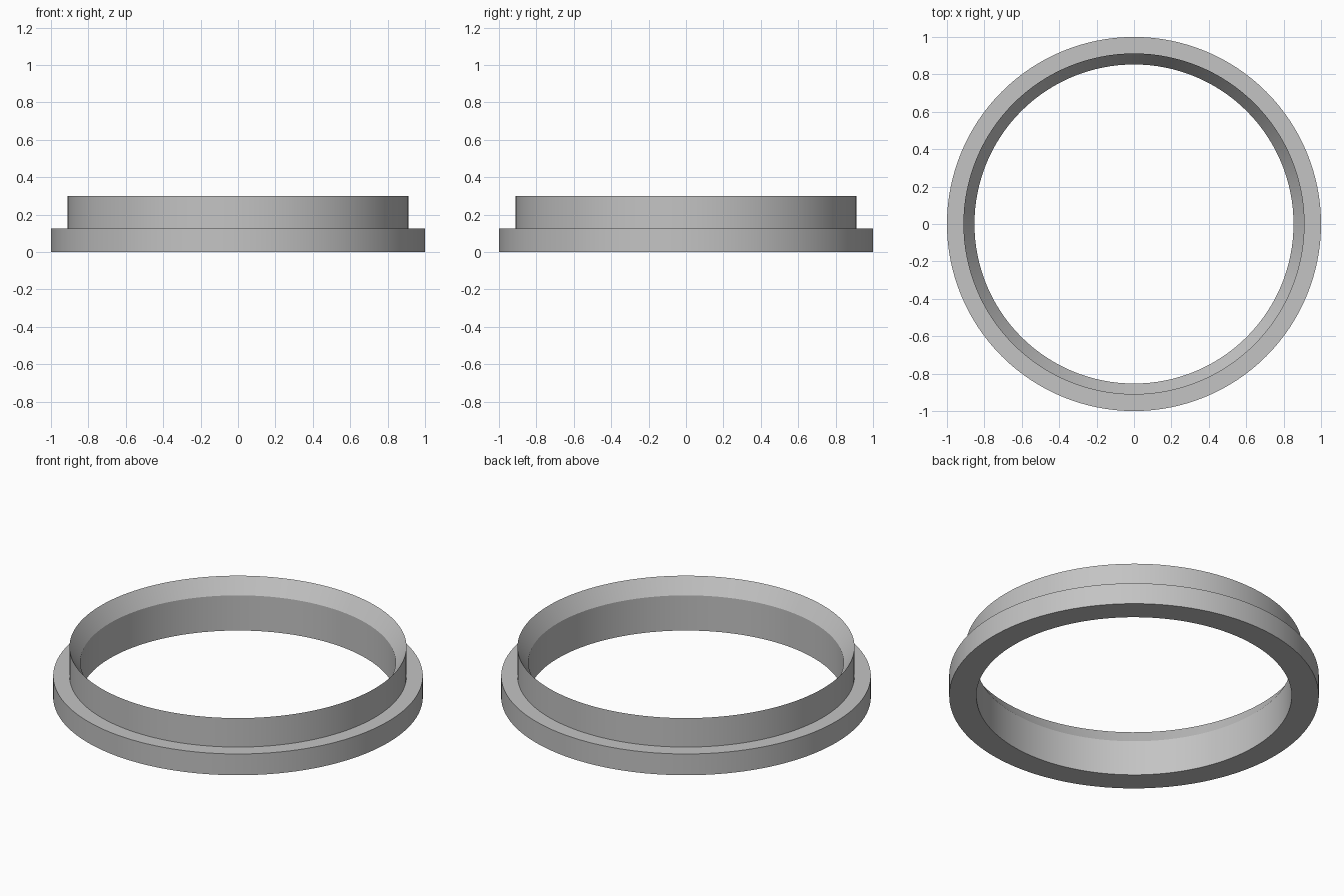
import bpy, bmesh, math

cube = bpy.data.objects.get("Cube")
if cube:
    bpy.data.objects.remove(cube, do_unlink=True)

SEGMENTS = 128

# Cross-section as (radius, height): flange, collar, bevelled mouth, bore
PROFILE = [(0.853, 0), (1, 0), (1, 0.127), (0.912, 0.127), (0.912, 0.3), (0.853, 0.21)]


def make_material(name, color):
    mat = bpy.data.materials.new(name)
    mat.use_nodes = True
    mat.diffuse_color = color
    mat.node_tree.nodes["Principled BSDF"].inputs["Base Color"].default_value = color
    return mat


def lathe(name, profile, mat):
    """Revolve a closed cross-section around the z axis."""
    bm = bmesh.new()
    rings = []
    for i in range(SEGMENTS):
        a = math.tau * i / SEGMENTS
        rings.append([bm.verts.new((r * math.cos(a), r * math.sin(a), z)) for r, z in profile])
    n = len(profile)
    for i, ring in enumerate(rings):
        following = rings[(i + 1) % SEGMENTS]
        for j in range(n):
            k = (j + 1) % n
            bm.faces.new((ring[j], following[j], following[k], ring[k]))
    bmesh.ops.recalc_face_normals(bm, faces=bm.faces)
    mesh = bpy.data.meshes.new(name)
    bm.to_mesh(mesh)
    bm.free()
    mesh.materials.append(mat)
    obj = bpy.data.objects.new(name, mesh)
    bpy.context.collection.objects.link(obj)
    return obj


# Stepped ring with smooth walls and sharp rims
ring = lathe("flanged_ring", PROFILE, make_material("light grey", (0.55, 0.55, 0.55, 1)))
bpy.ops.object.select_all(action="DESELECT")
ring.select_set(True)
bpy.context.view_layer.objects.active = ring
bpy.ops.object.shade_smooth_by_angle(angle=math.radians(25))
